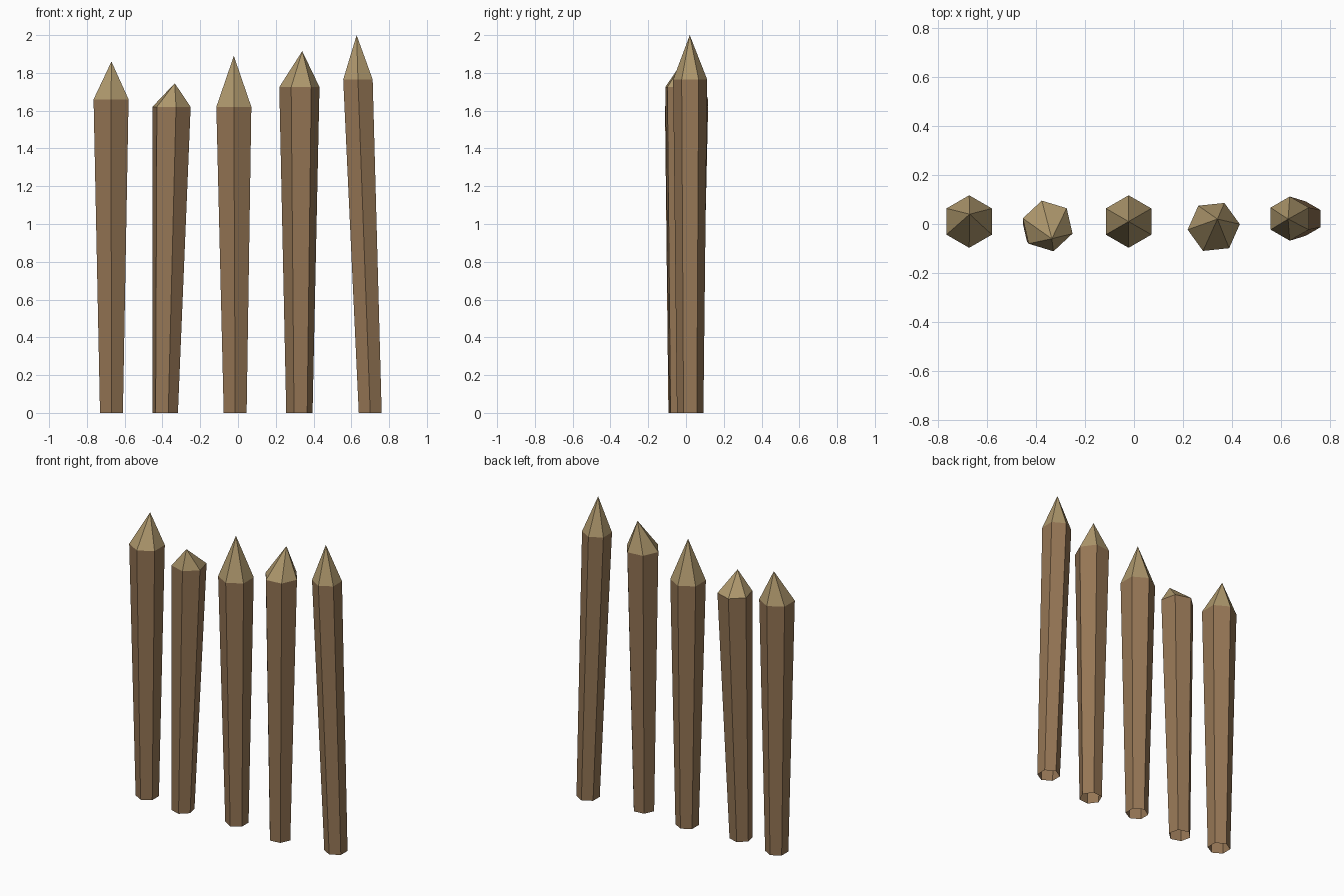
import bpy, bmesh
from math import sin, cos, radians

if "Cube" in bpy.data.objects:
    bpy.data.objects.remove(bpy.data.objects["Cube"])


def material(name, color):
    m = bpy.data.materials.new(name)
    m.diffuse_color = color
    m.use_nodes = True
    m.node_tree.nodes["Principled BSDF"].inputs["Base Color"].default_value = m.diffuse_color
    return m


bark = material("bark_brown", (0.30, 0.18, 0.09, 1))
cut_wood = material("cut_wood_tan", (0.42, 0.31, 0.15, 1))


def stake(name, base, base_r, top, top_r, tip, turn):
    """Leaning six-sided shaft, open at the bottom, with a sharpened point."""
    bm = bmesh.new()

    def ring(center, r):
        x, y, z = center
        angles = [radians(turn + 60 * i) for i in range(6)]
        return [bm.verts.new((x + r * cos(a), y + r * sin(a), z)) for a in angles]

    low, high = ring(base, base_r), ring(top, top_r)
    point = bm.verts.new(tip)
    for i in range(6):
        j = (i + 1) % 6
        bm.faces.new((low[i], low[j], high[j], high[i]))
        bm.faces.new((high[i], high[j], point)).material_index = 1
    mesh = bpy.data.meshes.new(name)
    bm.to_mesh(mesh)
    bm.free()
    mesh.materials.append(bark)
    mesh.materials.append(cut_wood)
    bpy.context.collection.objects.link(bpy.data.objects.new(name, mesh))


# Five stakes from left to right: base, base radius, shoulder, shoulder radius, tip, turn
stakes = [
    ((-0.67, 0.01, 0), 0.07, (-0.672, 0.01, 1.66), 0.107, (-0.67, 0.04, 1.86), 30),
    ((-0.385, -0.025, 0), 0.07, (-0.352, -0.008, 1.62), 0.106, (-0.335, -0.06, 1.745), 43),
    ((-0.015, 0.01, 0), 0.07, (-0.022, 0.01, 1.62), 0.107, (-0.022, 0.01, 1.89), 30),
    ((0.325, -0.025, 0), 0.07, (0.325, -0.012, 1.725), 0.107, (0.34, 0.02, 1.915), 6),
    ((0.70, 0.022, 0), 0.07, (0.635, 0.022, 1.765), 0.09, (0.628, 0.02, 2.0), 30),
]
for n, data in enumerate(stakes, 1):
    stake(f"stake_{n}", *data)
